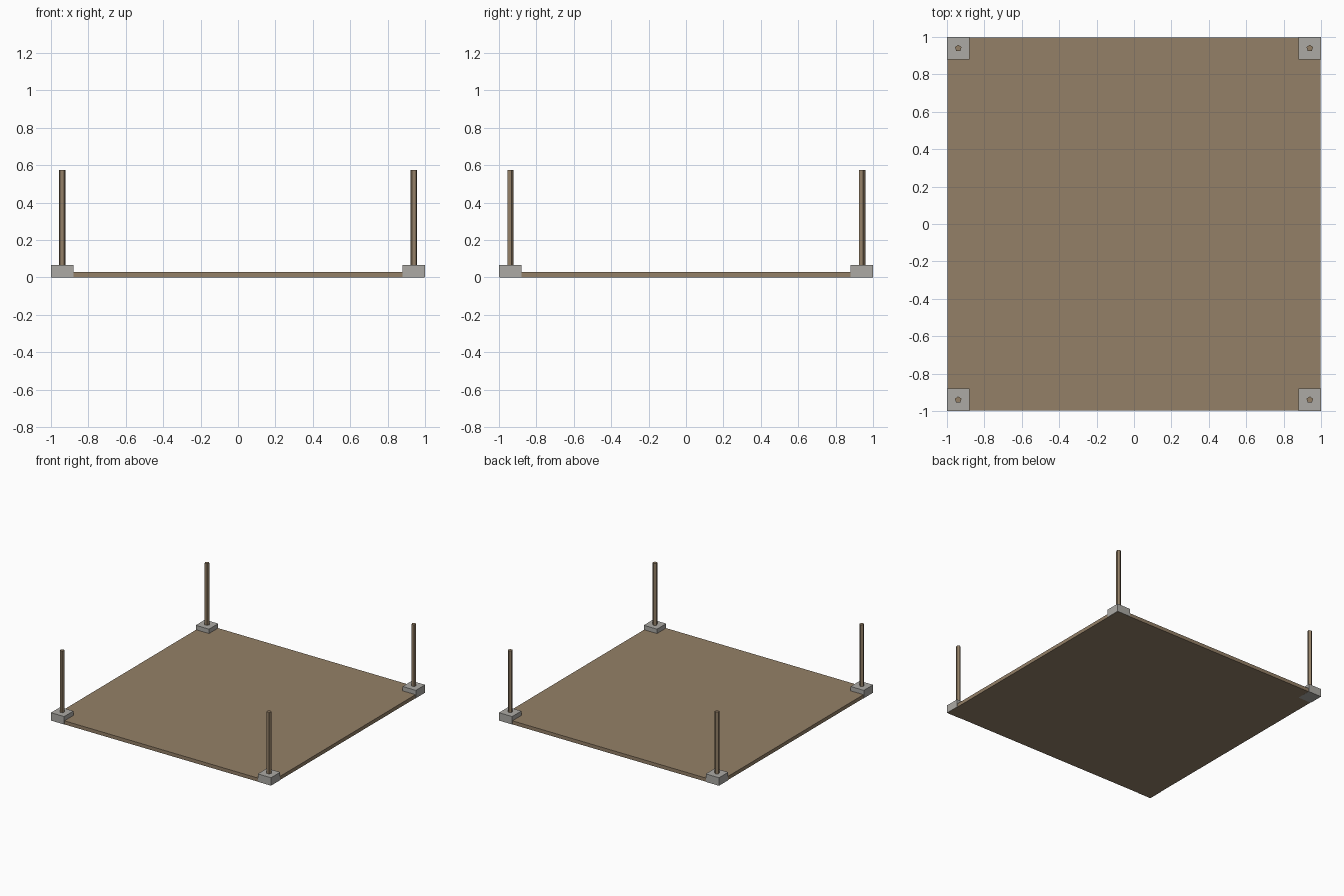
import bpy, bmesh, math

cube = bpy.data.objects.get("Cube")
if cube:
    bpy.data.objects.remove(cube, do_unlink=True)


def make_material(name, rgb):
    mat = bpy.data.materials.new(name)
    mat.use_nodes = True
    color = (*rgb, 1.0)
    mat.diffuse_color = color
    mat.node_tree.nodes["Principled BSDF"].inputs["Base Color"].default_value = color
    return mat


wood = make_material("brown_wood", (0.296, 0.216, 0.136))
stone = make_material("grey_stone", (0.413, 0.402, 0.376))


def make_prism(name, outline, bottom, top, mat):
    """Extrude a closed outline upward from bottom to top."""
    bm = bmesh.new()
    base = bm.faces.new([bm.verts.new((x, y, bottom)) for x, y in outline])
    result = bmesh.ops.extrude_face_region(bm, geom=[base], use_keep_orig=True)
    raised = [v for v in result["geom"] if isinstance(v, bmesh.types.BMVert)]
    bmesh.ops.translate(bm, verts=raised, vec=(0, 0, top - bottom))
    bmesh.ops.recalc_face_normals(bm, faces=bm.faces[:])
    mesh = bpy.data.meshes.new(name)
    bm.to_mesh(mesh)
    bm.free()
    mesh.materials.append(mat)
    obj = bpy.data.objects.new(name, mesh)
    bpy.context.collection.objects.link(obj)
    return obj


def square(cx, cy, half):
    return [(cx + sx * half, cy + sy * half)
            for sx, sy in ((-1, -1), (1, -1), (1, 1), (-1, 1))]


def pentagon(cx, cy, radius):
    angles = [math.pi / 2 + i * math.tau / 5 for i in range(5)]
    return [(cx + radius * math.cos(a), cy + radius * math.sin(a)) for a in angles]


# Thin floor board, set just inside the blocks
make_prism("floor_board", square(0, 0, 0.997), 0.0005, 0.03, wood)

# Corner blocks, each with a five-sided post
inset = 0.94
for y_side, y_name in ((-1, "front"), (1, "back")):
    for x_side, x_name in ((-1, "right"), (1, "left")):
        corner = f"{y_name}_{x_name}"
        x, y = x_side * inset, y_side * inset
        # Only the back right block reaches through the board underside
        bottom = 0.0 if corner == "back_right" else 0.001
        make_prism(f"{corner}_block", square(x, y, 0.06), bottom, 0.066, stone)
        make_prism(f"{corner}_post", pentagon(x, y, 0.0185), 0.05, 0.573, wood)
